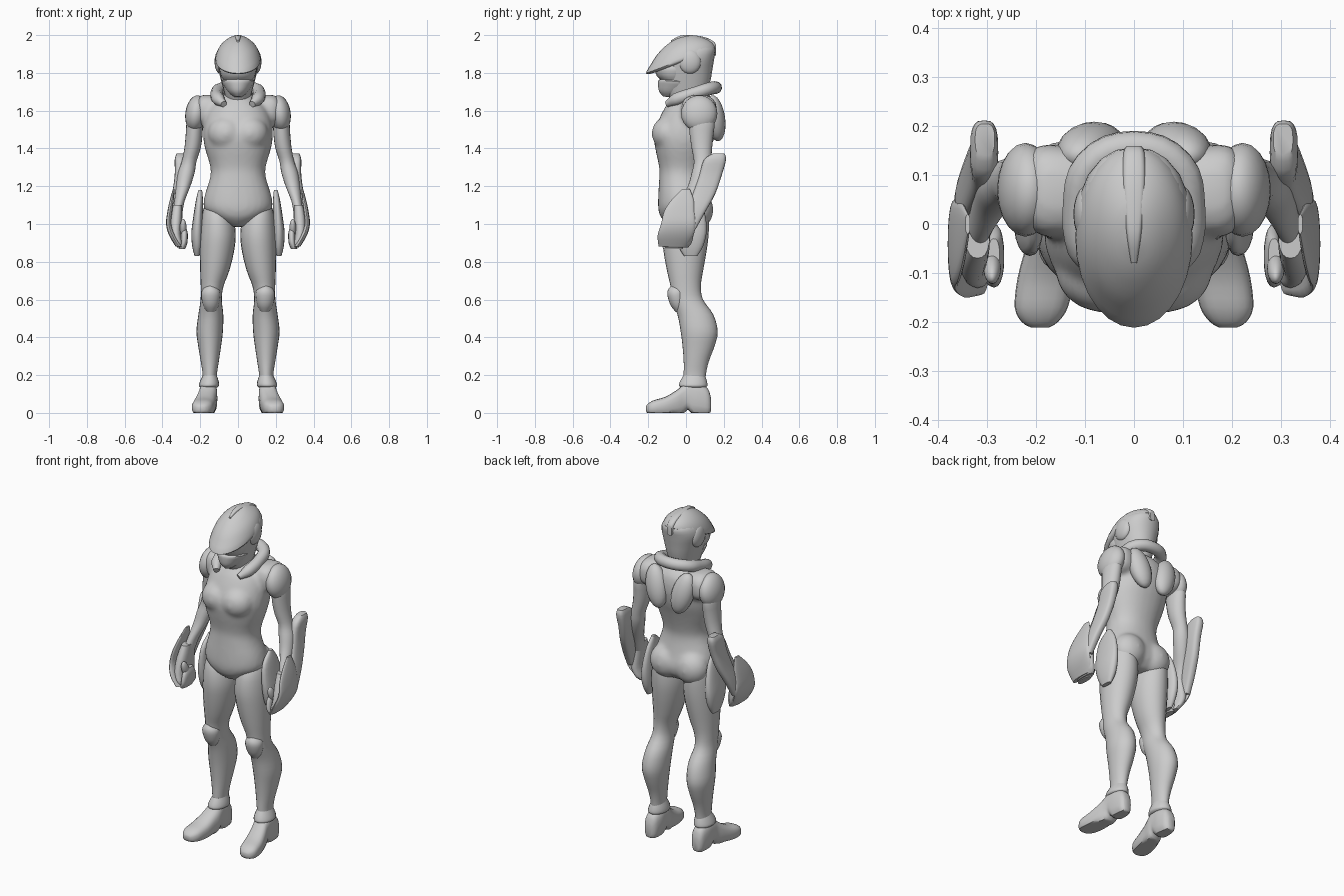
import bpy, bmesh, math
from mathutils import Matrix, Vector, Euler

AXES = {'z': (0, 1, 2), 'y': (0, 2, 1), 'x': (1, 2, 0)}


def finish(name, bm, mirror):
    bmesh.ops.recalc_face_normals(bm, faces=bm.faces)
    me = bpy.data.meshes.new(name)
    bm.to_mesh(me)
    bm.free()
    ob = bpy.data.objects.new(name, me)
    bpy.context.collection.objects.link(ob)
    if mirror:
        ob.modifiers.new("Mirror", 'MIRROR').use_mirror_merge = False
    return ob


def smooth_rows(rows, steps):
    """Catmull-Rom interpolation between section rows."""
    vs = [Vector(r) for r in rows]
    out = []
    for i in range(len(vs) - 1):
        a, b, c, d = vs[max(i - 1, 0)], vs[i], vs[i + 1], vs[min(i + 2, len(vs) - 1)]
        for k in range(steps):
            t = k / steps
            out.append(0.5 * (2 * b + (c - a) * t + (2 * a - 5 * b + 4 * c - d) * t * t
                              + (3 * b - a - 3 * c + d) * t ** 3))
    return out + [vs[-1]]


def loft(name, rows, axis='z', p=2.0, mirror=True, n=20, steps=3, shear=0.0):
    """Rows are (t, a0, a1, b0, b1): oval sections stacked along an axis."""
    bm = bmesh.new()
    ia, ib, it = AXES[axis]
    rings = []
    for t, a0, a1, b0, b1 in smooth_rows(rows, steps):
        ring = []
        for k in range(n):
            ang = 2 * math.pi * k / n
            c, s = math.cos(ang), math.sin(ang)
            co = [0, 0, 0]
            co[ia] = (a0 + a1) / 2 + (a1 - a0) / 2 * math.copysign(abs(c) ** (2 / p), c)
            co[ib] = (b0 + b1) / 2 + (b1 - b0) / 2 * math.copysign(abs(s) ** (2 / p), s)
            co[it] = t
            co[2] = max(co[2] + shear * co[1], 0)
            ring.append(bm.verts.new(co))
        rings.append(ring)
    for r, q in zip(rings, rings[1:]):
        for k in range(n):
            bm.faces.new((r[k], r[(k + 1) % n], q[(k + 1) % n], q[k]))
    bm.faces.new(rings[0])
    bm.faces.new(rings[-1])
    return finish(name, bm, mirror)


def oval(name, loc, rad, rot=(0, 0, 0), mirror=True):
    bm = bmesh.new()
    bmesh.ops.create_uvsphere(bm, u_segments=20, v_segments=12, radius=1, matrix=Matrix.LocRotScale(
        Vector(loc), Euler([math.radians(a) for a in rot]), Vector(rad)))
    return finish(name, bm, mirror)


def blend(name, obs, voxel=.012, rounds=6):
    """Fuse overlapping parts into one softly blended skin."""
    dg = bpy.context.evaluated_depsgraph_get()
    bm = bmesh.new()
    for ob in obs:
        me = bpy.data.meshes.new_from_object(ob.evaluated_get(dg))
        bm.from_mesh(me)
        bpy.data.meshes.remove(me)
    for ob in obs:
        bpy.data.objects.remove(ob)
    ob = finish(name, bm, False)
    rm = ob.modifiers.new("Remesh", 'REMESH')
    rm.mode, rm.voxel_size, rm.use_smooth_shade = 'VOXEL', voxel, True
    sm = ob.modifiers.new("Smooth", 'SMOOTH')
    sm.factor, sm.iterations = .5, rounds
    return ob


def centred(rows):
    return [(t, -w, w, b0, b1) for t, w, b0, b1 in rows]


# Torso and pelvis, with chest, buttocks and shoulder yoke fused in
blend("torso", [
    loft("trunk", centred([
        (1.70, .06, -.05, .10), (1.66, .10, -.08, .145), (1.62, .15, -.11, .165), (1.55, .178, -.145, .17),
        (1.47, .185, -.17, .155), (1.40, .175, -.163, .13), (1.30, .146, -.142, .10), (1.24, .149, -.142, .094),
        (1.15, .177, -.147, .112), (1.08, .18, -.147, .13), (1.03, .125, -.13, .12), (.985, .045, -.08, .08)]),
        p=2.2, mirror=False, n=28),
    oval("chest", (.07, -.105, 1.48), (.092, .076, .085), (0, 0, 15)),
    oval("buttock", (.085, .06, 1.075), (.1, .086, .1)),
    loft("yoke", [(.05, -.02, .14, 1.55, 1.67), (.13, -.025, .158, 1.52, 1.683),
                  (.19, -.025, .163, 1.52, 1.683), (.22, 0, .14, 1.54, 1.66)], axis='x', p=2.6)], rounds=8)
oval("shoulder_blade", (.088, .155, 1.56), (.065, .052, .125), (8, 14, 0))

# Neck collar
pts = [(.075, -.10, 1.635), (.103, -.05, 1.66), (.112, .04, 1.69), (.09, .12, 1.715), (0, .157, 1.722)]
pts = pts + [(-x, y, z) for x, y, z in reversed(pts[:-1])]
cu = bpy.data.curves.new("collar", 'CURVE')
cu.dimensions = '3D'
cu.bevel_depth, cu.bevel_resolution, cu.use_fill_caps = .034, 3, True
sp = cu.splines.new('BEZIER')
sp.bezier_points.add(len(pts) - 1)
for bp, co in zip(sp.bezier_points, pts):
    bp.co = co
    bp.handle_left_type = bp.handle_right_type = 'AUTO'
    bp.radius = .5 if co[1] < -.08 else 1
sp.resolution_u = 4
tmp = bpy.data.objects.new("collar_curve", cu)
bpy.context.collection.objects.link(tmp)
mesh = bpy.data.meshes.new_from_object(tmp.evaluated_get(bpy.context.evaluated_depsgraph_get()))
bpy.data.objects.remove(tmp)
bpy.context.collection.objects.link(bpy.data.objects.new("collar", mesh))

# Head: skull, sloped helmet shell with brim, jaw guard, visor, ear lumps, crest
loft("skull", centred([
    (1.64, .06, -.07, .09), (1.69, .072, -.10, .11), (1.76, .09, -.125, .13), (1.82, .105, -.13, .14),
    (1.88, .115, -.12, .15), (1.93, .098, -.10, .156), (1.965, .05, -.05, .12)]), p=2.2, mirror=False)
loft("helmet_shell", centred([
    (1.865, .105, -.18, .13), (1.878, .12, -.212, .156), (1.92, .109, -.183, .13), (1.957, .085, -.15, .085),
    (1.988, .046, -.10, .03), (2.0, .008, -.05, -.03)]), mirror=False, n=28, shear=.38)
loft("jaw_guard", centred([
    (1.665, .02, -.12, -.04), (1.69, .05, -.142, 0), (1.725, .075, -.148, .05), (1.75, .087, -.145, .06),
    (1.76, .075, -.125, .05)]), mirror=False, shear=-.08)
loft("visor", centred([
    (1.76, .075, -.13, 0), (1.785, .09, -.155, .02), (1.82, .098, -.165, .03), (1.845, .09, -.15, .02)]),
    mirror=False)
oval("ear_lump", (.095, .02, 1.86), (.029, .06, .065))
loft("crest", [(-.08, -.006, .006, 1.94, 1.972), (-.03, -.014, .014, 1.96, 1.997),
               (.03, -.02, .02, 1.96, 2.0), (.10, -.024, .024, 1.94, 1.989),
               (.145, -.022, .022, 1.90, 1.967), (.16, -.015, .015, 1.89, 1.947)], axis='y', p=4, mirror=False)

# Shoulders and arms
oval("shoulder_pad", (.222, .07, 1.585), (.057, .096, .097), (0, -8, 0))
loft("arm", [
    (1.62, .18, .24, .03, .11), (1.55, .185, .27, .015, .15), (1.47, .188, .277, .02, .145),
    (1.40, .198, .284, .03, .138), (1.33, .22, .298, .042, .133), (1.27, .23, .318, .03, .125),
    (1.20, .252, .328, .01, .10), (1.12, .283, .337, -.03, .06), (1.05, .295, .35, -.06, .03)])
loft("forearm_fin", [
    (1.372, .285, .325, .14, .205), (1.34, .278, .335, .095, .212), (1.26, .28, .335, .07, .19),
    (1.16, .295, .348, .035, .155), (1.06, .315, .365, 0, .10), (.97, .33, .37, -.02, .05)], p=3)

# Hands
loft("palm", [(1.10, .295, .345, -.07, .03), (1.03, .295, .36, -.10, .035), (.95, .30, .36, -.125, .04),
              (.90, .29, .34, -.13, .03), (.875, .285, .32, -.11, .01)], p=2.4)
loft("hand_plate", [(1.185, .335, .345, -.02, .02), (1.13, .34, .36, -.075, .04), (1.07, .347, .373, -.115, .045),
                    (1.0, .352, .381, -.132, .05), (.94, .33, .365, -.15, .04), (.88, .295, .33, -.145, .005)],
     p=2.3)
loft("fingers", [(.98, .275, .298, -.10, -.03), (.95, .266, .302, -.12, -.015), (.90, .268, .305, -.13, 0),
                 (.868, .28, .315, -.12, -.02)], p=2.5)
oval("thumb", (.29, -.09, .975), (.018, .025, .055), (25, 0, 0))

# Hip guards
loft("hip_guard", [
    (1.18, .19, .21, .01, .04), (1.12, .185, .224, -.05, .08), (1.03, .185, .238, -.065, .105),
    (.95, .185, .247, -.06, .108), (.88, .19, .242, -.04, .09), (.83, .205, .23, -.01, .06)], p=2.4)

# Legs, knees, ankle cuffs
loft("leg", [
    (1.12, .07, .17, -.06, .09), (1.05, .03, .19, -.11, .118), (.95, .012, .20, -.127, .12),
    (.85, .022, .202, -.118, .108), (.75, .047, .2, -.1, .09), (.67, .077, .197, -.082, .079),
    (.60, .086, .198, -.074, .09), (.52, .078, .21, -.045, .145), (.43, .08, .22, -.028, .168),
    (.35, .09, .21, -.018, .15), (.27, .102, .197, -.012, .12), (.20, .112, .187, -.012, .105),
    (.12, .115, .19, -.01, .10)], n=24)
loft("knee_cap", [(.535, .12, .165, -.055, -.01), (.57, .102, .185, -.082, 0), (.62, .093, .195, -.098, 0),
                  (.65, .098, .19, -.096, 0), (.672, .12, .17, -.08, -.01)])
loft("ankle_cuff", [(.20, .113, .185, -.012, .10), (.17, .103, .2, -.03, .11), (.145, .10, .208, -.038, .114),
                    (.135, .11, .20, -.025, .105)])

# Boots with an arched sole
loft("boot", [
    (.132, .14, .18, .01, .08), (.115, .12, .195, -.012, .13), (.07, .11, .203, -.012, .16),
    (.035, .11, .205, -.008, .17), (.01, .11, .206, .016, .165), (-.015, .11, .21, -.006, .15),
    (-.05, .115, .222, -.012, .12), (-.11, .122, .238, -.015, .085), (-.17, .135, .244, -.012, .067),
    (-.20, .155, .23, -.005, .05), (-.212, .175, .21, .01, .035)], axis='y', p=2.7)

# Smooth shading with sharp edges kept
bpy.ops.object.select_all(action='SELECT')
bpy.context.view_layer.objects.active = bpy.data.objects["torso"]
bpy.ops.object.shade_smooth_by_angle(angle=math.radians(40))
